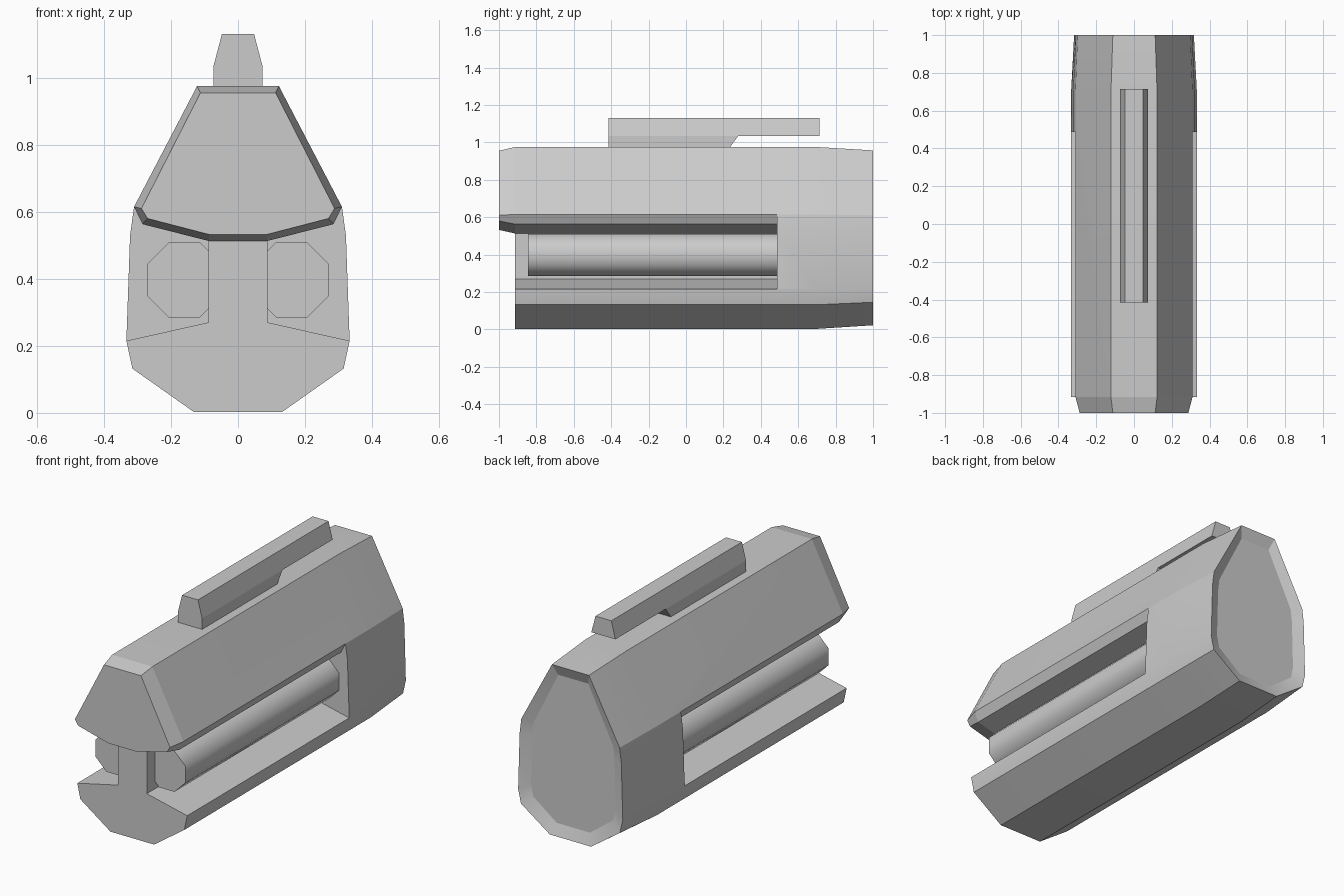
import bpy, bmesh, math

if "Cube" in bpy.data.objects:
    bpy.data.objects.remove(bpy.data.objects["Cube"])


def mirrored(half):
    """Closed (x, z) section from a right-hand half listed top to bottom."""
    return half + [(-x, z) for x, z in reversed(half)]


def add_loft(bm, stations, cap_end=True):
    """Skin a list of (y, section) stations, capping the ends."""
    rings = [[bm.verts.new((x, y, z)) for x, z in sec] for y, sec in stations]
    n = len(rings[0])
    for a, b in zip(rings, rings[1:]):
        for i in range(n):
            j = (i + 1) % n
            bm.faces.new((a[i], a[j], b[j], b[i]))
    bm.faces.new(rings[0])
    if cap_end:
        bm.faces.new(rings[-1])


def finish(bm, name, smooth=None):
    bmesh.ops.recalc_face_normals(bm, faces=bm.faces)
    mesh = bpy.data.meshes.new(name)
    bm.to_mesh(mesh)
    bm.free()
    ob = bpy.data.objects.new(name, mesh)
    bpy.context.collection.objects.link(ob)
    if smooth:
        smooth_by_angle(ob, smooth)
    return ob


def smooth_by_angle(ob, degrees):
    bpy.ops.object.select_all(action='DESELECT')
    ob.select_set(True)
    bpy.context.view_layer.objects.active = ob
    bpy.ops.object.shade_smooth_by_angle(angle=math.radians(degrees))


# Main body: constant section, tapered tail, shallow recess in the rear face
full = mirrored([(.122, .975), (.31, .615), (.322, .53), (.333, .215), (.315, .132), (.132, .003)])
tail = mirrored([(.112, .957), (.298, .61), (.308, .53), (.317, .22), (.3, .145), (.125, .022)])
floor = [(x * .81, .49 + (z - .49) * .87) for x, z in tail]
bm = bmesh.new()
add_loft(bm, [(-.915, full), (.7, full), (1, tail), (.975, floor)])
body = finish(bm, "body")

# Side channels cut out of the body
channel = [(.088, .27), (.4, .2), (.5, .2), (.5, .804), (.4, .804), (.285, .563), (.088, .513)]
bm = bmesh.new()
for s in (1, -1):
    sec = [(s * x, z) for x, z in channel]
    add_loft(bm, [(-1.2, sec), (.487, sec)])
cutter = finish(bm, "channel_cutter")
cutter.hide_render = True
mod = body.modifiers.new("channels", 'BOOLEAN')
mod.operation = 'DIFFERENCE'
mod.solver = 'EXACT'
mod.object = cutter
bpy.context.view_layer.objects.active = body
bpy.ops.object.modifier_apply(modifier=mod.name)
bpy.data.objects.remove(cutter)
smooth_by_angle(body, 18)

# Bevelled nose of the upper housing
nose_back = mirrored([(.122, .975), (.31, .615), (.285, .563), (.088, .513)])
nose_front = mirrored([(.112, .955), (.288, .61), (.27, .58), (.085, .532)])
bm = bmesh.new()
add_loft(bm, [(-1, nose_front), (-.915, nose_back)], cap_end=False)
finish(bm, "nose")

# Octagonal tubes lying in the channels
r = .112 / math.cos(math.pi / 8)
for s, side in ((1, "right"), (-1, "left")):
    octagon = [(s * .16 + r * math.cos((k + .5) * math.pi / 4),
                .397 + r * math.sin((k + .5) * math.pi / 4)) for k in range(8)]
    bm = bmesh.new()
    add_loft(bm, [(-.845, octagon), (.495, octagon)])
    finish(bm, "tube_" + side, 50)

# Top rail: side profile with a rear overhang, narrowed towards the top
profile = [(-.415, .97), (.232, .97), (.28, 1.035), (.715, 1.035), (.715, 1.13), (-.415, 1.13)]
bm = bmesh.new()
# foot and tapered bar share the width at z = 1.035
foot = [(-.415, .97), (.232, .97), (.28, 1.035), (-.415, 1.035)]
sides = [[bm.verts.new((s * .073, y, z)) for y, z in foot] for s in (1, -1)]
tip = [bm.verts.new((s * .073, .715, 1.035)) for s in (1, -1)]
top = [[bm.verts.new((s * .048, y, 1.13)) for y in (-.415, .715)] for s in (1, -1)]
R, L = sides
for k in (0, 1):
    bm.faces.new(sides[k])
    bm.faces.new((sides[k][3], sides[k][2], tip[k], top[k][1], top[k][0]))
for quad in ((R[0], R[1], L[1], L[0]), (R[1], R[2], L[2], L[1]),
             (R[2], tip[0], tip[1], L[2]), (tip[0], top[0][1], top[1][1], tip[1]),
             (top[0][0], top[0][1], top[1][1], top[1][0]),
             (R[0], R[3], L[3], L[0]), (R[3], top[0][0], top[1][0], L[3])):
    bm.faces.new(quad)
finish(bm, "top_rail")
